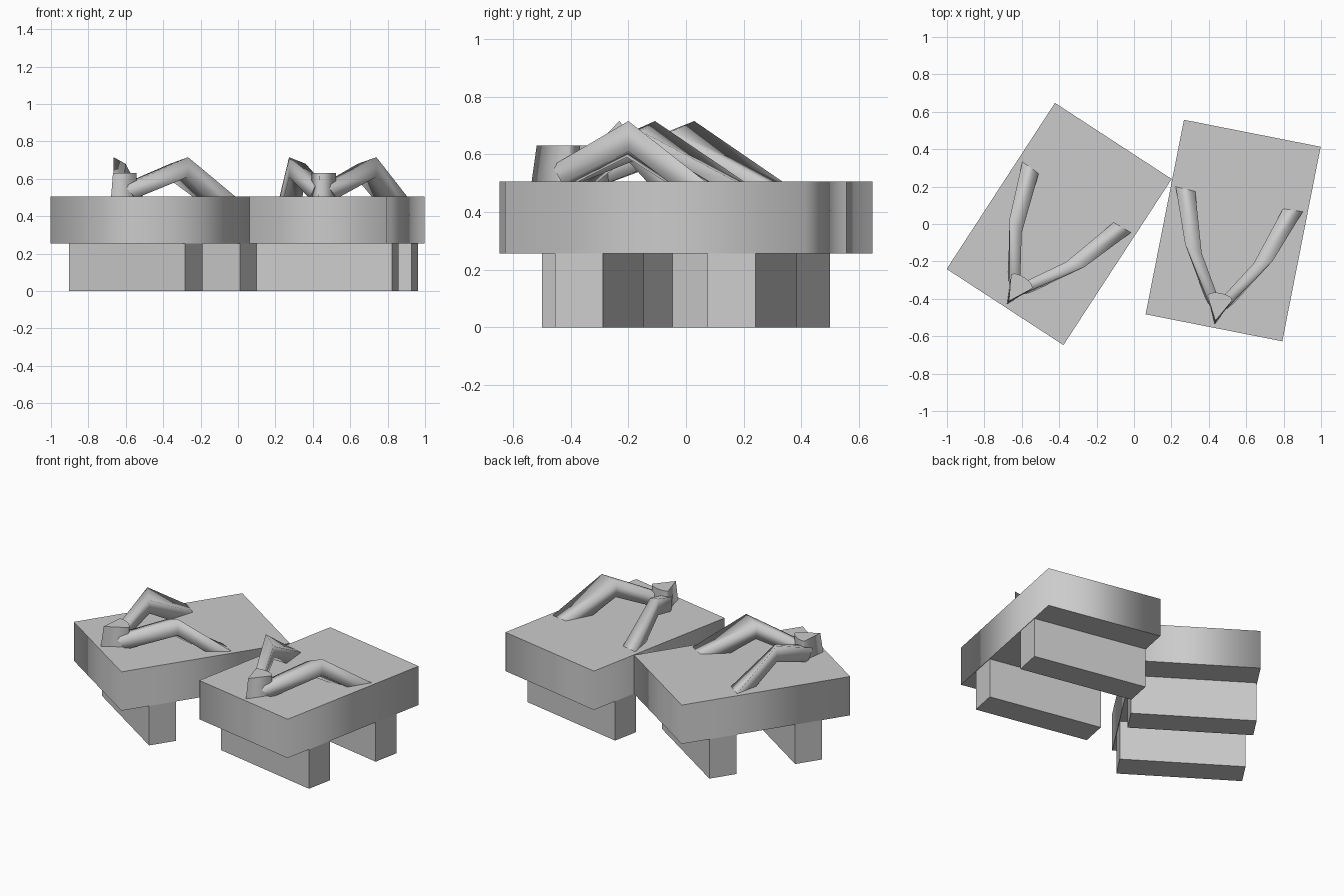
import bpy, math

if "Cube" in bpy.data.objects:
    bpy.data.objects.remove(bpy.data.objects["Cube"])


def make(name, verts, faces, place, smooth=()):
    """Mesh object at a unit's position; faces whose index is in smooth are smooth shaded."""
    me = bpy.data.meshes.new(name)
    me.from_pydata(verts, [], faces)
    for p in me.polygons:
        p.use_smooth = p.index in smooth
    ob = bpy.data.objects.new(name, me)
    bpy.context.collection.objects.link(ob)
    x, y, angle = place
    ob.location = (x, y, 0)
    ob.rotation_euler = (0, 0, math.radians(angle))
    return ob


def loft(name, rings, place, smooth_sides=True):
    """Join rings of points with side quads and close both ends."""
    n = len(rings[0])
    verts = [v for r in rings for v in r]
    faces = []
    for k in range(len(rings) - 1):
        a, b = k * n, (k + 1) * n
        faces += [(a + i, a + (i + 1) % n, b + (i + 1) % n, b + i) for i in range(n)]
    sides = range(len(faces)) if smooth_sides else ()
    faces += [tuple(reversed(range(n))), tuple(range(len(verts) - n, len(verts)))]
    return make(name, verts, faces, place, sides)


def box(name, x, y0, y1, z0, z1, place, smooth):
    outline = [(-x, y0), (x, y0), (x, y1), (-x, y1)]
    return loft(name, [[(a, b, z) for a, b in outline] for z in (z0, z1)], place, smooth)


def unit(side, place):
    # thick slab and the two runners under it
    box(side + "_slab", 0.3725, -0.53, 0.53, 0.255, 0.505, place, True)
    box(side + "_front_runner", 0.37, -0.355, -0.185, 0, 0.255, place, False)
    box(side + "_back_runner", 0.37, 0.185, 0.355, 0, 0.255, place, False)

    # hub: rounded at the back, pointed at the front
    arc = [(0.067 * math.cos(t), -0.368 + 0.027 * math.sin(t))
           for t in (math.pi * i / 10 for i in range(11))]
    rings = [[(x, y, z) for x, y in arc + [(0, tip)]]
             for z, tip in ((0.49, -0.512), (0.63, -0.492))]
    loft(side + "_hub", rings, place)

    # pair of bent arms: square section, rising from the hub and sinking into the slab
    # ring order: outer bottom, outer top, inner top, inner bottom
    rings = [
        [(0.075, -0.385, 0.495), (0.035, -0.43, 0.56), (-0.005, -0.39, 0.57), (0.03, -0.36, 0.495)],
        [(0.238, -0.121, 0.61), (0.238, -0.121, 0.715), (0.142, -0.150, 0.68), (0.145, -0.145, 0.59)],
        [(0.350, 0.180, 0.40), (0.350, 0.180, 0.50), (0.242, 0.175, 0.50), (0.242, 0.175, 0.40)],
    ]
    rings = [list(reversed(r)) for r in rings]
    arms = loft(side + "_arms", rings, place)
    arms.modifiers.new("mirror", "MIRROR").use_axis[0] = True
    arms.modifiers["mirror"].use_mirror_merge = False


unit("left", (-0.40, 0.0, -33.1))
unit("right", (0.53, -0.035, -11.15))

# consistent outward normals
import bmesh
for ob in bpy.data.objects:
    bm = bmesh.new()
    bm.from_mesh(ob.data)
    bmesh.ops.recalc_face_normals(bm, faces=bm.faces)
    bm.to_mesh(ob.data)
    bm.free()
